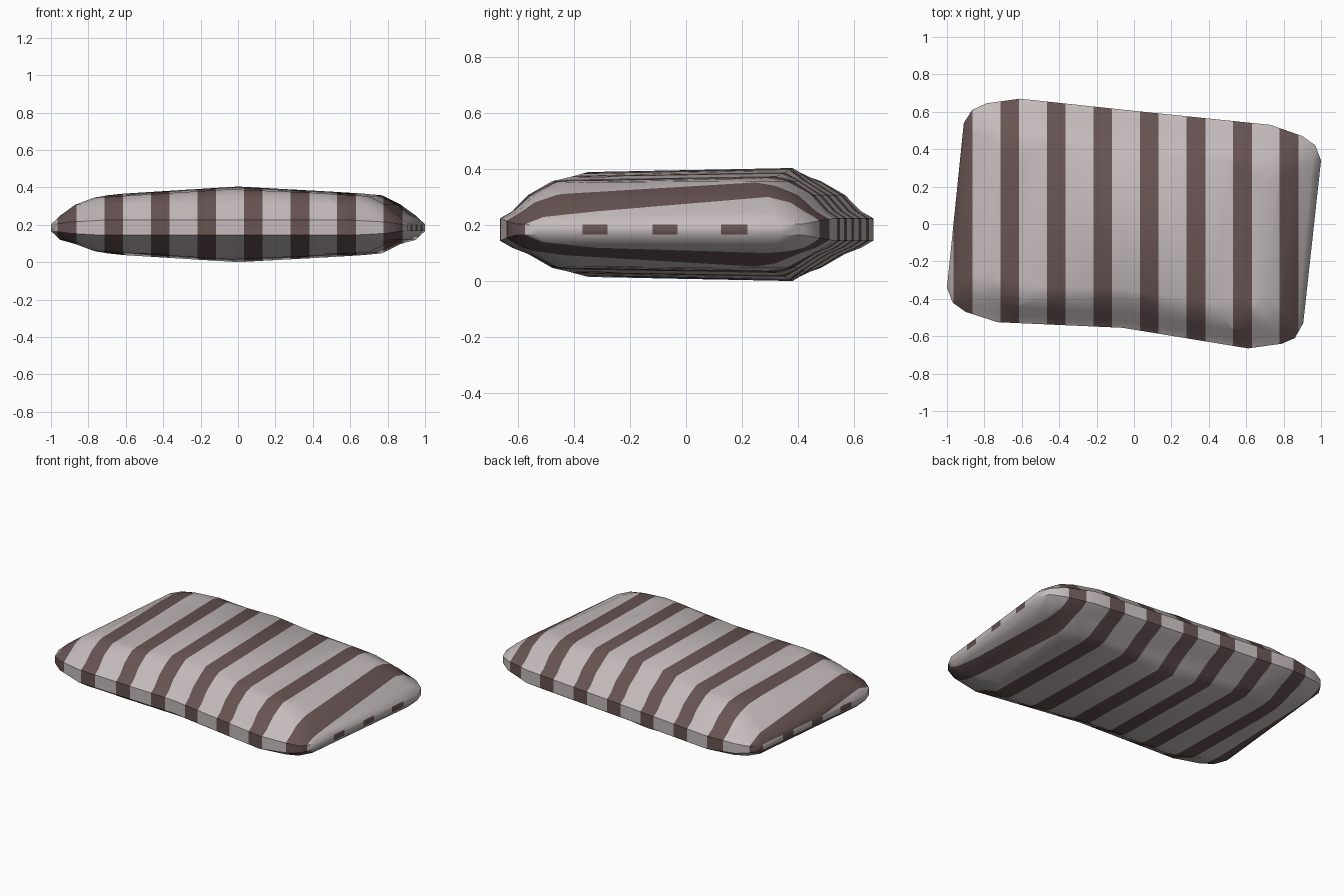
import bpy, bmesh
from mathutils import Vector

if "Cube" in bpy.data.objects:
    bpy.data.objects.remove(bpy.data.objects["Cube"])


def material(name, col):
    m = bpy.data.materials.new(name)
    m.diffuse_color = (*col, 1)
    m.use_nodes = True
    m.node_tree.nodes["Principled BSDF"].inputs["Base Color"].default_value = m.diffuse_color
    return m


# Plan outline: back and front edges, both left to right
BACK = [(-.91, .54), (-.865, .61), (-.79, .645), (-.61, .67), (0, .605),
        (.73, .53), (.90, .47), (.97, .42), (1, .34)]
FRONT = [(-1, -.34), (-.97, -.42), (-.90, -.47), (-.73, -.525), (-.06, -.555),
         (.61, -.665), (.79, -.64), (.86, -.61), (.905, -.53)]
RIM = [.018, .02, .03, .04, .04, .04, .03, .02, .018]   # half thickness of the rim
LOOP = [(*p, r) for p, r in zip(BACK, RIM)] + [(*p, r) for p, r in zip(FRONT[::-1], RIM)]
N = len(BACK)
# Rings from rim to crown: x scale, y scale, half height
RINGS = [(.95, .935, .065), (.87, .85, .105), (.77, .72, .155), (.67, .63, None)]


def crown(x, y):
    return .204 - .062 * abs(x - .03) + (.0 if y > 0 else -.012)


# Padded cushion shell: mirrored rings of quads above and below the rim
bm = bmesh.new()
levels = {}
for side in (1, -1):
    rows = [[bm.verts.new((x, y, .187 + side * r)) for x, y, r in LOOP]]
    for sx, sy, h in RINGS:
        row = []
        for x, y, r in LOOP:
            px, py = x * sx, y * sy
            half = min(h, crown(px, py)) if h else crown(px, py)
            mid = .187 if h == .065 else .205
            row.append(bm.verts.new((px, py, mid + side * half)))
        rows.append(row)
    levels[side] = rows
    for a, b in zip(rows, rows[1:]):
        for i in range(2 * N):
            j = (i + 1) % (2 * N)
            bm.faces.new((a[i], a[j], b[j], b[i]))
    top = rows[-1]
    for i in range(N - 1):   # crown strip from back to front
        bm.faces.new((top[i], top[i + 1], top[2 * N - 2 - i], top[2 * N - 1 - i]))

# Rim band joining the two halves
for i in range(2 * N):
    j = (i + 1) % (2 * N)
    bm.faces.new((levels[1][0][i], levels[1][0][j], levels[-1][0][j], levels[-1][0][i]))
bmesh.ops.recalc_face_normals(bm, faces=bm.faces[:])


def cut(co, no, faces):
    geom = set(faces)
    for f in faces:
        geom.update(f.verts)
        geom.update(f.edges)
    bmesh.ops.bisect_plane(bm, geom=list(geom), dist=1e-5, plane_co=co, plane_no=no)


def end_rim():
    bm.normal_update()
    return [f for f in bm.faces if abs(f.normal.x) > .95 and abs(f.normal.z) < .2
            and abs(f.calc_center_median().x) > .88]


# Cross stripes on the body
stripes = [(-.914 + .249 * k - .05, -.914 + .249 * k + .05) for k in range(8)]
for s in stripes:
    for x in s:
        cut(Vector((x, 0, 0)), Vector((1, 0, 0)), bm.faces[:])
for f in bm.faces:
    x = f.calc_center_median().x
    f.material_index = int(any(a < x < b for a, b in stripes))

# Short dashes on the two end rims
dashes = [(-.37, -.28), (-.12, -.03), (.125, .22), (.37, .44)]
for d in dashes:
    for y in d:
        for s in (1, -1):
            cut(Vector((0, s * y, 0)), Vector((0, 1, 0)),
                [f for f in end_rim() if f.calc_center_median().x * s > 0])
for f in end_rim():
    c = f.calc_center_median()
    y = c.y if c.x > 0 else -c.y
    f.material_index = int(any(a < y < b for a, b in dashes))

mesh = bpy.data.meshes.new("striped_cushion")
bm.to_mesh(mesh)
bm.free()
mesh.materials.append(material("pale_grey_fabric", (.56, .50, .50)))
mesh.materials.append(material("brown_stripe", (.135, .088, .085)))
cushion = bpy.data.objects.new("striped_cushion", mesh)
bpy.context.collection.objects.link(cushion)
low = min(v.co.z for v in mesh.vertices)
for v in mesh.vertices:
    v.co.z -= low

bpy.context.view_layer.objects.active = cushion
cushion.select_set(True)
bpy.ops.object.shade_smooth_by_angle(angle=.8)
